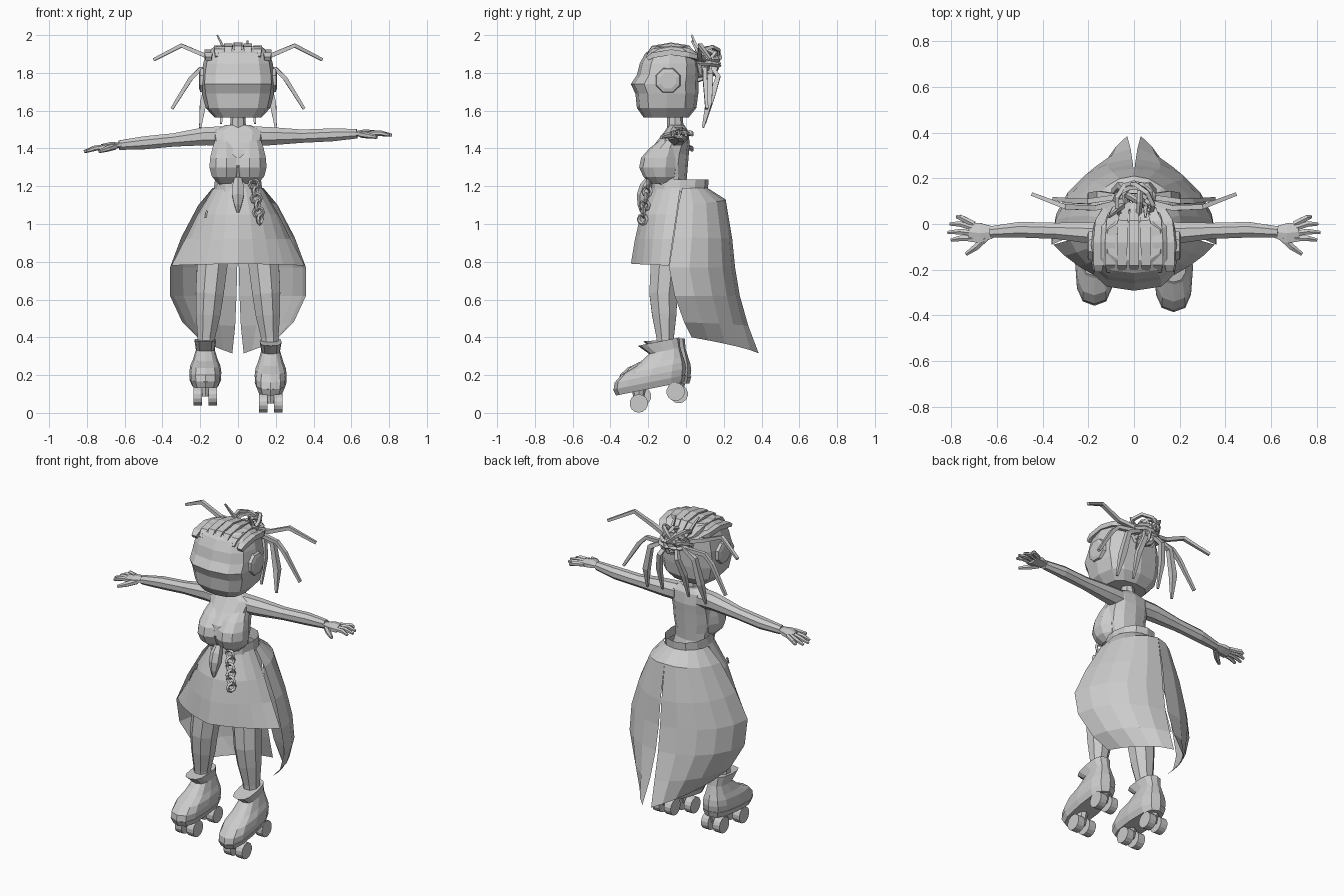
import bpy
import math
import random
from mathutils import Vector

random.seed(4)
if "Cube" in bpy.data.objects:
    bpy.data.objects.remove(bpy.data.objects["Cube"])

grey = bpy.data.materials.new("plain_grey")
grey.use_nodes = True
color = (0.6, 0.6, 0.6, 1)
grey.diffuse_color = color
grey.node_tree.nodes["Principled BSDF"].inputs["Base Color"].default_value = color


def skin(name, rings, closed=True, caps=True):
    """Bridge consecutive point rings into one flat-shaded object."""
    count = len(rings[0])
    verts = [tuple(point) for ring in rings for point in ring]
    faces = []
    for row in range(len(rings) - 1):
        for col in range(count if closed else count - 1):
            a, b = row * count + col, row * count + (col + 1) % count
            faces.append((a, b, b + count, a + count))
    if caps:
        faces.append(tuple(reversed(range(count))))
        faces.append(tuple(range(len(verts) - count, len(verts))))
    mesh = bpy.data.meshes.new(name)
    mesh.from_pydata(verts, [], faces)
    mesh.materials.append(grey)
    obj = bpy.data.objects.new(name, mesh)
    bpy.context.collection.objects.link(obj)
    return obj


def power(value, exponent):
    return math.copysign(abs(value) ** exponent, value)


def stack(name, layers, x=0, sides=12, box=1.0, shift=(0, 0), slope=0, caps=True):
    """Horizontal rings given as (height, front, back, half width)."""
    rings = []
    for z, front, back, half in layers:
        ring = []
        for k in range(sides):
            angle = math.tau * k / sides
            y = (front + back) / 2 - power(math.cos(angle), box) * (back - front) / 2
            ring.append((x + power(math.sin(angle), box) * half,
                         y + shift[0], z + shift[1] + slope * (y + 0.38)))
        rings.append(ring)
    return skin(name, rings, caps=caps)


def tube(name, path, sides=6, flat=1.0):
    """Tube along (x, y, z, radius) points; flat squashes its height."""
    points = [Vector(p[:3]) for p in path]
    overall = points[-1] - points[0]
    ref = Vector((0, 1, 0)) if abs(overall.z) > overall.length * 0.7 else Vector((0, 0, 1))
    rings = []
    for i, point in enumerate(points):
        along = points[min(i + 1, len(points) - 1)] - points[max(i - 1, 0)]
        side = along.cross(ref).normalized()
        up = side.cross(along).normalized()
        ring = []
        for k in range(sides):
            angle = math.tau * (k + 0.5) / sides
            ring.append(point + path[i][3] * (side * math.cos(angle) + up * math.sin(angle) * flat))
        rings.append(ring)
    return skin(name, rings)


def loop(name, center, radius, tilt, turn, thick):
    """Closed square-section loop."""
    rings = []
    for k in range(9):
        a = math.tau * k / 8
        ring = []
        for c in range(4):
            b = math.tau * c / 4
            r = radius + thick * math.cos(b)
            p = Vector((r * math.cos(a), r * math.sin(a), thick * math.sin(b)))
            p = Vector((p.x, p.y * math.cos(tilt) - p.z * math.sin(tilt),
                        p.y * math.sin(tilt) + p.z * math.cos(tilt)))
            ring.append(Vector((p.x * math.cos(turn) - p.y * math.sin(turn),
                                p.x * math.sin(turn) + p.y * math.cos(turn), p.z)) + Vector(center))
        rings.append(ring)
    return skin(name, rings, caps=False)


def panel(name, rows, sign):
    """Half a cloth sheet; rows give (side x, y, z, middle x, y, z, bow), bow 0 is straight."""
    rings = []
    for sx, sy, sz, mx, my, mz, bow in rows:
        ring = []
        for k in range(6):
            t = k / 5
            a = t * math.pi / 2
            across = t + (math.sin(a) - t) * bow
            back = 1 - t + (math.cos(a) - 1 + t) * bow
            ring.append((sign * (mx + (sx - mx) * across),
                         sy + (my - sy) * back, sz + (mz - sz) * (1 - t)))
        rings.append(ring)
    return skin(name, rings, closed=False, caps=False)


# Head, neck and torso
stack("head", [(1.565, -.225, .015, .125), (1.615, -.26, .055, .172), (1.69, -.268, .065, .19),
               (1.74, -.292, .067, .196), (1.79, -.26, .068, .194), (1.85, -.245, .065, .184),
               (1.905, -.215, .045, .168), (1.94, -.16, .01, .125)], box=0.72)
stack("neck", [(1.48, -.1, -.01, .045), (1.6, -.1, -.02, .036)], sides=8)
stack("torso", [(1.1, -.15, .03, .13), (1.2, -.16, 0, .11), (1.25, -.2, .005, .115),
                (1.31, -.228, .01, .13), (1.37, -.215, .015, .13), (1.43, -.16, .02, .128),
                (1.495, -.11, .01, .14), (1.525, -.09, -.01, .06)], box=0.85)
stack("hips", [(0.86, -.16, .02, .15), (1.0, -.17, .06, .17), (1.12, -.15, .05, .13)], box=0.85)
stack("waistband", [(1.17, -.185, .115, .13), (1.235, -.18, .12, .122)], box=0.9, caps=False)

for sign, side in ((1, "left"), (-1, "right")):
    # Skirt: half an apron in front and a long tail behind that wraps the side
    panel(side + "_apron", [(.13, -.03, 1.19, 0, -.18, 1.19, 1), (.215, -.05, 1.05, 0, -.24, 1.05, .9),
                            (.28, -.07, .92, 0, -.27, .92, .65), (.352, -.09, .78, 0, -.292, .79, .4)], sign)
    panel(side + "_skirt_tail",
          [(.135, -.02, 1.19, 0, .115, 1.19, 1), (.21, -.04, 1.1, 0, .21, 1.13, 1),
           (.3, -.065, .93, .003, .245, .92, 1), (.36, -.09, .77, .004, .26, .77, 1),
           (.36, -.06, .62, .008, .285, .62, .95), (.295, -.01, .48, .015, .33, .46, .8),
           (.215, .03, .4, .03, .385, .315, .5)], sign)

    # Bust and ears
    stack(side + "_bust", [(1.215, -.185, -.06, .045), (1.25, -.226, -.045, .08),
                           (1.3, -.248, -.035, .094), (1.35, -.238, -.03, .09),
                           (1.4, -.195, -.03, .078), (1.45, -.13, -.03, .06)],
          x=sign * 0.062, sides=10)
    tube(side + "_ear", [(sign * .17, -.095, 1.76, .074), (sign * .2, -.095, 1.76, .066),
                         (sign * .206, -.095, 1.76, .045)], sides=8)

    # Arm, palm and fingers; the right arm hangs a little lower
    drop = 0 if sign > 0 else 0.085

    def reach(x, y, z, r):
        return (sign * x, y, z - drop * max(0, x - 0.2) / 0.6, r)

    tube(side + "_arm", [reach(.08, -.045, 1.465, .056), reach(.17, -.04, 1.465, .052),
                         reach(.34, -.03, 1.465, .038), reach(.5, -.025, 1.472, .037),
                         reach(.63, -.035, 1.478, .027)], sides=8)
    tube(side + "_palm", [reach(.61, -.035, 1.478, .026), reach(.67, -.04, 1.48, .05),
                          reach(.72, -.035, 1.477, .048)], flat=0.42)
    for tip_x, tip_y in ((.775, .032), (.805, .0), (.815, -.037), (.8, -.07)):
        tube(side + "_finger", [reach(.7, tip_y * 0.6 - .02, 1.48, .014),
                                reach(.76, tip_y * 0.9, 1.48, .014), reach(tip_x, tip_y, 1.47, .008)])
    tube(side + "_thumb", [reach(.65, -.06, 1.475, .018), reach(.69, -.1, 1.468, .016),
                           reach(.735, -.132, 1.46, .009)])

    # Leg
    tube(side + "_leg", [(sign * .1, -.07, 1.0, .095), (sign * .135, -.105, .8, .088),
                         (sign * .15, -.12, .63, .08), (sign * .158, -.115, .52, .07),
                         (sign * .168, -.11, .4, .05), (sign * .17, -.105, .3, .046)], sides=8)

    # Roller boot, sole, trucks and wheels; the right foot is lifted and flatter
    lift, pitch, wheel_rise = ((0, 0), 0.2, (.05, .112)) if sign > 0 else ((.028, .04), 0.07, (.088, .1))
    foot = sign * 0.173
    stack(side + "_boot", [(.125, -.383, -.005, .082), (.16, -.378, 0, .085), (.195, -.34, -.005, .08),
                           (.225, -.265, -.015, .066), (.275, -.195, -.03, .05), (.33, -.255, -.035, .058)],
          x=foot, box=0.72, shift=lift, slope=pitch)
    stack(side + "_sole", [(.09, -.37, -.01, .07), (.125, -.386, 0, .085)],
          x=foot, box=0.72, shift=lift, slope=pitch)
    for start, z in zip((-.25, -.055), wheel_rise):
        y = start + lift[0] * 0.6
        stack(side + "_truck", [(z, y - .02, y + .02, .02), (z + .08, y - .04, y + .04, .035)], x=foot, sides=8)
        for offset in (-.04, .04):
            tube(side + "_wheel", [(foot + offset - .023, y, z, .049),
                                   (foot + offset + .023, y, z, .049)], sides=14)

    # Loose strands from the knot
    tube(side + "_upper_strand", [(sign * .05, .1, 1.86, .016), (sign * .17, .07, 1.89, .016),
                                  (sign * .3, .075, 1.945, .015), (sign * .445, .13, 1.87, .011)], sides=4)
    tube(side + "_side_strand", [(sign * .06, .12, 1.83, .016), (sign * .2, .1, 1.82, .016),
                                 (sign * .25, .1, 1.77, .016), (sign * .35, .11, 1.61, .011)], sides=4)
    tube(side + "_hanging_strand", [(sign * .06, .12, 1.84, .014), (sign * .15, .13, 1.79, .02),
                                    (sign * .185, .12, 1.64, .024), (sign * .2, .09, 1.51, .008)], sides=4)
    tube(side + "_back_strand", [(sign * .03, .13, 1.84, .014), (sign * .06, .17, 1.78, .018),
                                 (sign * .085, .14, 1.68, .02), (sign * .09, .1, 1.53, .008)], sides=4)
    tube(side + "_hair_spike", [(sign * .05, .08, 1.88, .014),
                                (sign * .08 - .03, .03, 1.985 - sign * .015, .006)], sides=4)

# Braided rows over the scalp
for k in range(-3, 4):
    x = k * 0.052
    sink = 1.5 * x * x
    tube("braid_row", [(x, -.205, 1.89 - sink * .4, .022), (x, -.175, 1.93 - sink, .031),
                       (x, -.08, 1.946 - sink, .032), (x * .95, .01, 1.933 - sink, .031),
                       (x * .8, .06, 1.88, .024), (x * .3, .09, 1.86, .016)], sides=4, flat=0.65)

# Knot of hair loops
for k in range(10):
    loop("knot_loop", (random.uniform(-.025, .025), .105 + random.uniform(-.01, .01),
                       1.84 + random.uniform(-.045, .045)),
         random.uniform(.055, .085), k * 0.8, k * 1.3, .013)

# Belt charm, chain and clip
tube("belt_charm", [(0, -.19, 1.24, .022), (0, -.21, 1.2, .034), (0, -.225, 1.15, .036),
                    (0, -.235, 1.1, .022), (0, -.236, 1.06, .007)])
for k in range(6):
    loop("chain_link", (.085 + k * .006, -.2 - k * .006, 1.21 - k * .037), .024, math.pi / 2, (k % 2) * 1.1, .01)
tube("skirt_clip", [(-.165, -.166, 1.07, .006), (-.172, -.17, 1.035, .006)], sides=4)
